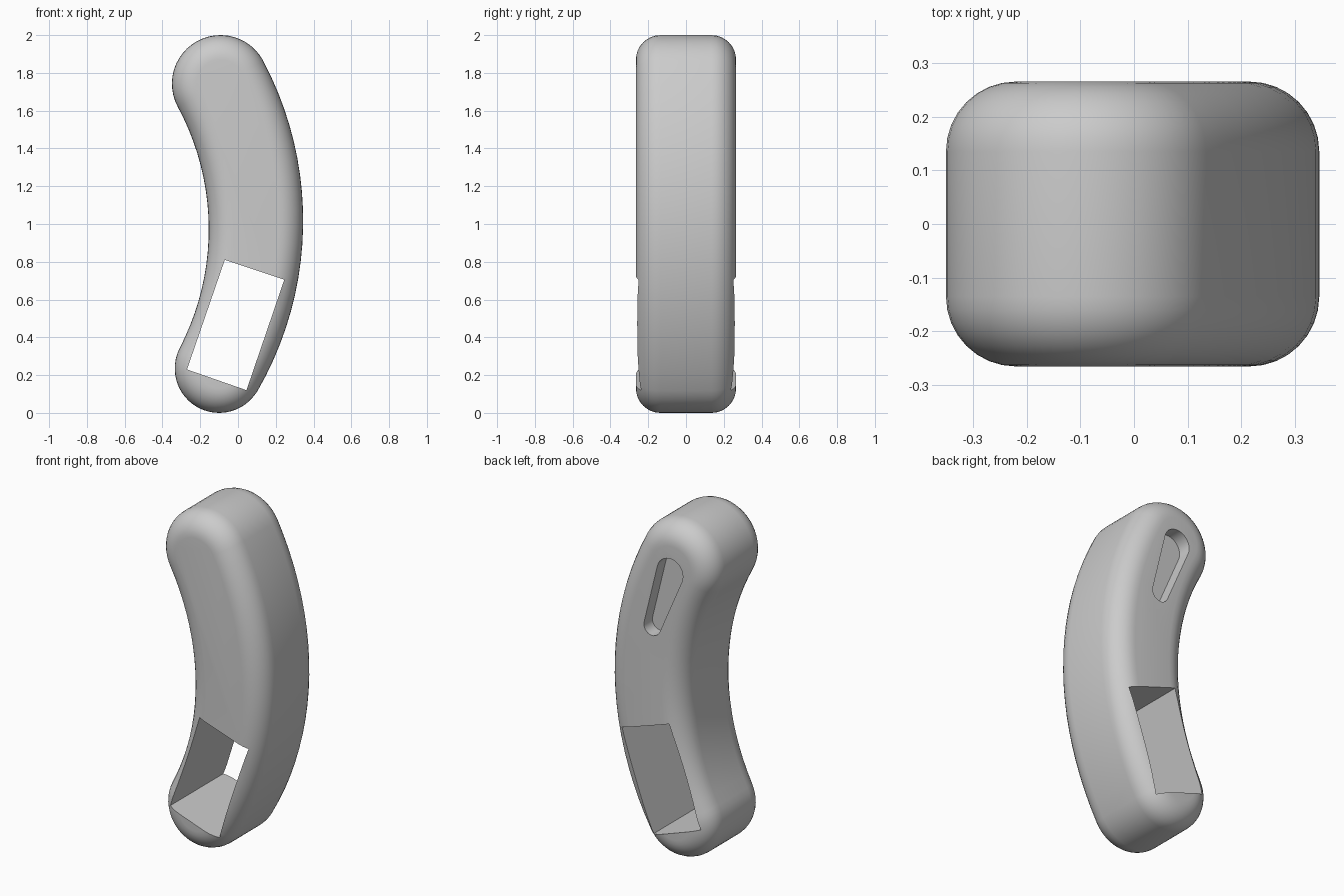
import bpy, bmesh, math
from mathutils import Vector

if "Cube" in bpy.data.objects:
    bpy.data.objects.remove(bpy.data.objects["Cube"])

HALF_DEPTH, FILLET = 0.265, 0.13

# Outline circles: two round ends joined by a bulging and a hollow arc
TOP, TOP_R = Vector((-0.093, 1.743)), 0.257
LOW, LOW_R = Vector((-0.1, 0.235)), 0.235
OUTER, OUTER_R = Vector((-1.455, 1.017)), 1.80
INNER, INNER_R = Vector((-1.517, 0.9725)), 1.362


def arc(centre, r, start, end, steps):
    """Points along an arc, without its last point."""
    return [centre + r * Vector((math.cos(t), math.sin(t)))
            for t in (start + (end - start) * i / steps for i in range(steps))]


def heading(a, b):
    d = b - a
    return math.atan2(d.y, d.x)


def outline(inset):
    """Closed counter-clockwise outline, moved inwards by inset."""
    o_top, o_low = heading(OUTER, TOP), heading(OUTER, LOW)
    i_top, i_low = heading(INNER, TOP), heading(INNER, LOW)
    return (arc(OUTER, OUTER_R - inset, o_low, o_top, 20)
            + arc(TOP, TOP_R - inset, o_top, i_top + math.pi, 24)
            + arc(INNER, INNER_R + inset, i_top, i_low, 20)
            + arc(LOW, LOW_R - inset, i_low + math.pi, o_low + math.tau, 24))


def loft(name, rings):
    """Closed solid through rings given as (points, y)."""
    bm = bmesh.new()
    loops = [[bm.verts.new((p.x, y, p.y)) for p in pts] for pts, y in rings]
    for a, b in zip(loops, loops[1:]):
        for i in range(len(a)):
            j = (i + 1) % len(a)
            bm.faces.new((a[i], a[j], b[j], b[i]))
    bm.faces.new(loops[0])
    bm.faces.new(loops[-1])
    bmesh.ops.recalc_face_normals(bm, faces=bm.faces)
    mesh = bpy.data.meshes.new(name)
    bm.to_mesh(mesh)
    bm.free()
    obj = bpy.data.objects.new(name, mesh)
    bpy.context.collection.objects.link(obj)
    return obj


def cut(target, cutter):
    mod = target.modifiers.new(cutter.name, "BOOLEAN")
    mod.operation, mod.solver, mod.object = "DIFFERENCE", "EXACT", cutter
    bpy.context.view_layer.objects.active = target
    bpy.ops.object.modifier_apply(modifier=mod.name)
    bpy.data.objects.remove(cutter)


# Curved body with rounded front and back rims
profile = []
for side in (-1, 1):
    steps = [math.pi / 2 * i / 8 for i in range(9)]
    for t in (reversed(steps) if side < 0 else steps):
        y = side * (HALF_DEPTH - FILLET + FILLET * math.sin(t))
        profile.append((outline(FILLET * (1 - math.cos(t))), y))
body = loft("curved_body", profile)

# Slanted rectangular opening through the lower part
corners = [Vector(c) for c in ((-0.07, 0.81), (-0.27, 0.23), (0.045, 0.12), (0.245, 0.705))]
cut(body, loft("opening_cutter", [(corners, -1), (corners, 1)]))

# Tapered hanging slot sunk into the back
big, big_r = Vector((-0.08, 1.71)), 0.085
small, small_r = Vector((0.037, 1.362)), 0.054
axis = heading(small, big)
spread = math.acos((small_r - big_r) / (big - small).length)
half = math.pi - spread
slot = (arc(big, big_r, axis - math.pi + half, axis + math.pi - half, 16)
        + [big + big_r * Vector((math.cos(axis + spread), math.sin(axis + spread)))]
        + arc(small, small_r, axis + spread, axis + math.tau - spread, 12)
        + [small + small_r * Vector((math.cos(axis - spread), math.sin(axis - spread)))])
cut(body, loft("slot_cutter", [(slot, HALF_DEPTH - 0.08), (slot, 1)]))

# Plain grey material
grey = bpy.data.materials.new("plain_grey")
grey.use_nodes = True
colour = (0.6, 0.6, 0.6, 1)
grey.diffuse_color = colour
grey.node_tree.nodes["Principled BSDF"].inputs["Base Color"].default_value = colour
body.data.materials.clear()
body.data.materials.append(grey)

bpy.ops.object.select_all(action="DESELECT")
body.select_set(True)
bpy.context.view_layer.objects.active = body
bpy.ops.object.shade_smooth_by_angle(angle=math.radians(30))
